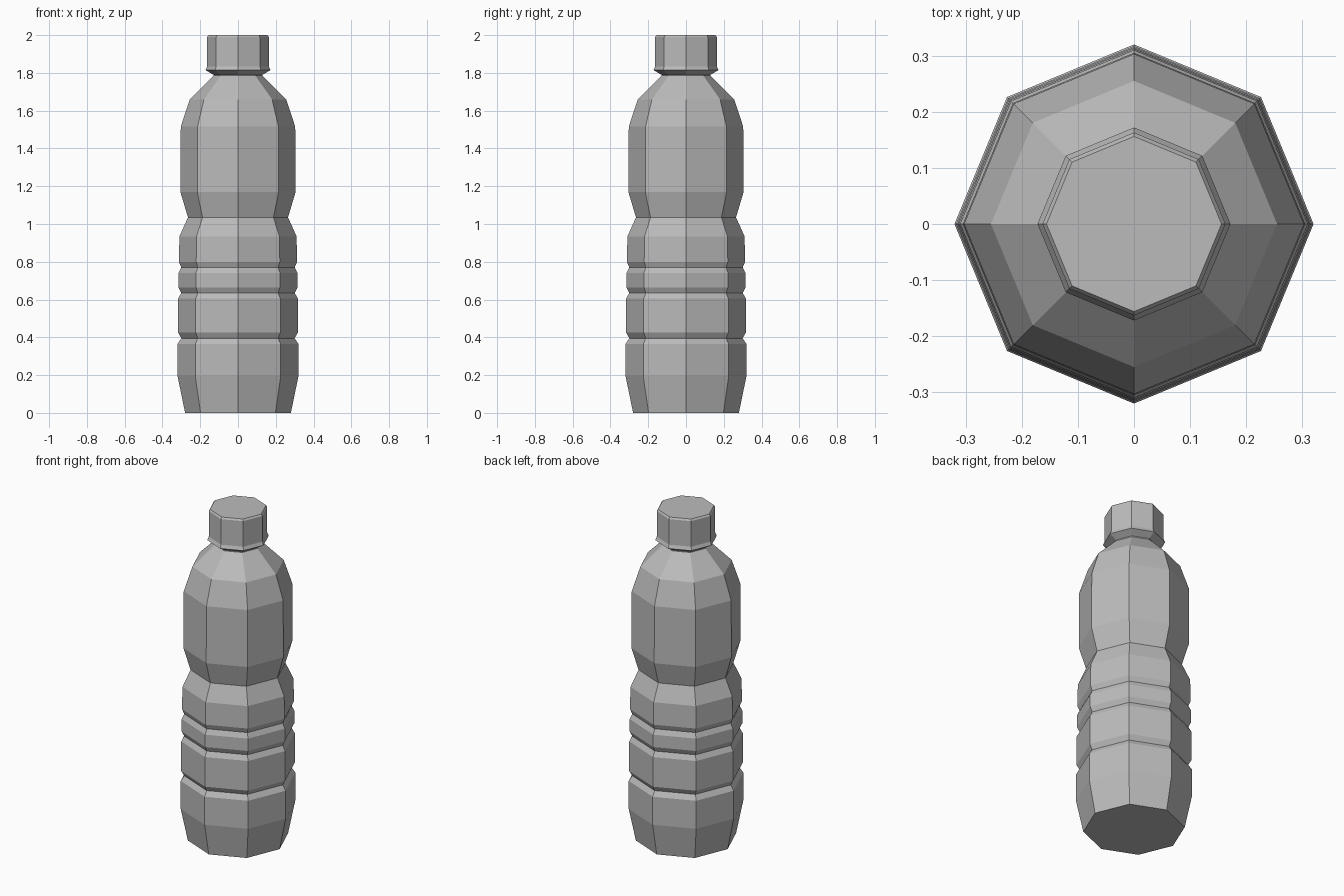
import bpy, bmesh, math

cube = bpy.data.objects.get("Cube")
if cube:
    bpy.data.objects.remove(cube, do_unlink=True)

SIDES = 8


def make_material(name, color):
    mat = bpy.data.materials.new(name)
    mat.use_nodes = True
    mat.diffuse_color = color
    mat.node_tree.nodes["Principled BSDF"].inputs["Base Color"].default_value = color
    return mat


def lathe(name, profile, mat):
    """Turn a (radius, height) profile into a closed octagonal solid."""
    bm = bmesh.new()
    rings = []
    for r, z in profile:
        angles = [math.tau * i / SIDES for i in range(SIDES)]
        rings.append([bm.verts.new((r * math.cos(a), r * math.sin(a), z)) for a in angles])
    for low, high in zip(rings, rings[1:]):
        for i in range(SIDES):
            j = (i + 1) % SIDES
            bm.faces.new((low[i], low[j], high[j], high[i]))
    bm.faces.new(rings[0][::-1])
    bm.faces.new(rings[-1])
    mesh = bpy.data.meshes.new(name)
    bm.to_mesh(mesh)
    bm.free()
    mesh.materials.append(mat)
    obj = bpy.data.objects.new(name, mesh)
    bpy.context.collection.objects.link(obj)
    return obj


def groove(z, r_low, r_high):
    """Small V-shaped ring pressed into the wall."""
    return [(r_low, z - 0.03), (0.3, z), (r_high, z + 0.03)]


grey = make_material("plain grey", (0.5, 0.5, 0.5, 1))

# Bottle body: base, ribbed grip, waist, upper barrel, shoulder and neck
body = [(0.28, 0), (0.32, 0.195)]
body += groove(0.395, 0.32, 0.317) + groove(0.635, 0.317, 0.315) + groove(0.77, 0.315, 0.313)
body += [(0.31, 0.935), (0.265, 1.035), (0.305, 1.17), (0.303, 1.515),
         (0.255, 1.66), (0.13, 1.785), (0.13, 1.8)]
lathe("bottle_body", body, grey)

# Screw cap with a flared lower rim
lathe("cap", [(0.13, 1.79), (0.172, 1.815), (0.163, 1.835), (0.163, 1.99), (0.156, 2.0)], grey)
